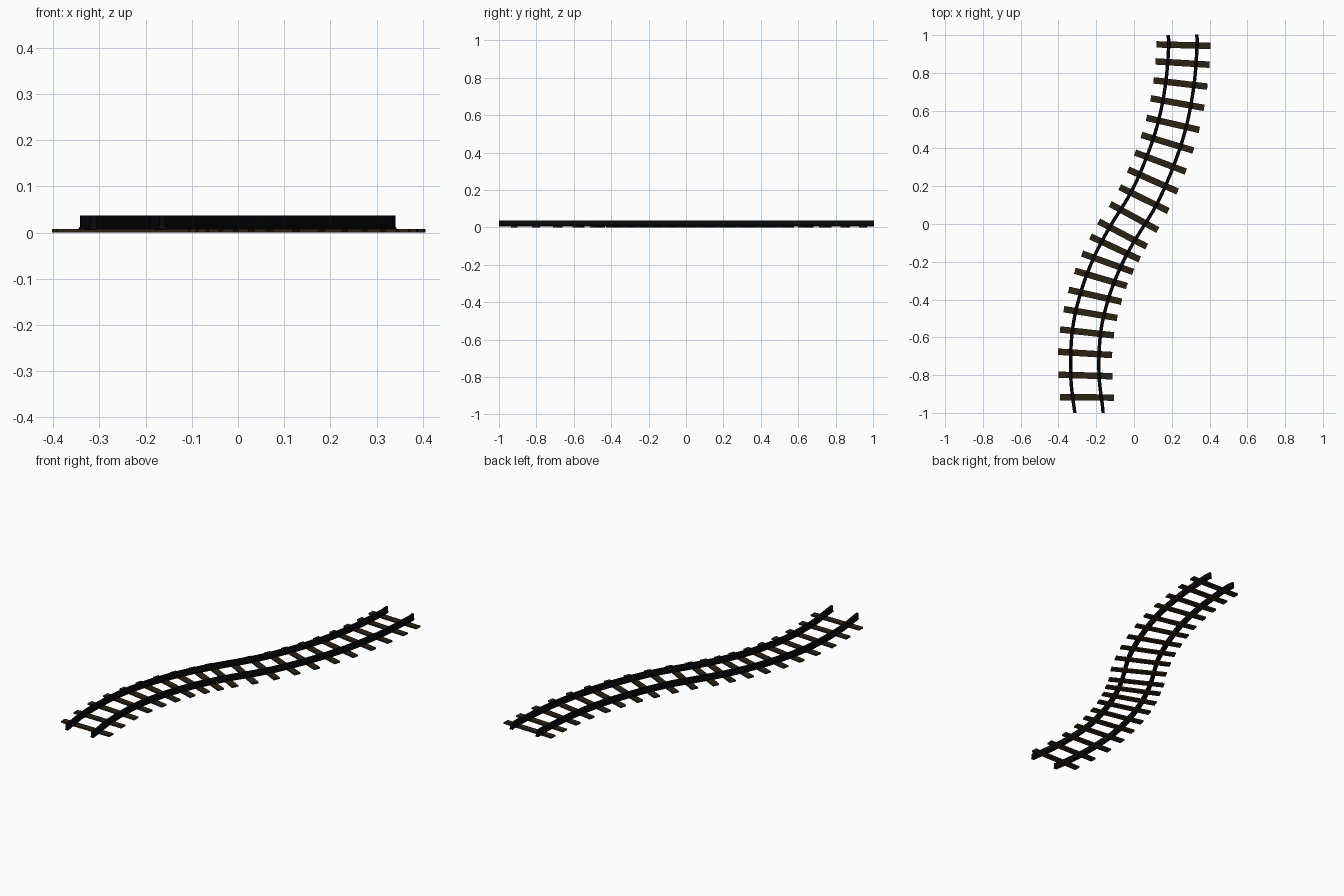
import bpy, bmesh
from mathutils import Vector

if "Cube" in bpy.data.objects:
    bpy.data.objects.remove(bpy.data.objects["Cube"])

def material(name, rgb):
    m = bpy.data.materials.new(name)
    m.diffuse_color = (*rgb, 1)
    m.use_nodes = True
    m.node_tree.nodes["Principled BSDF"].inputs["Base Color"].default_value = m.diffuse_color
    return m

STEEL = material("dark steel", (0.003, 0.003, 0.004))
WOOD = material("dark brown wood", (0.026, 0.016, 0.007))

# sleepers: centre x, centre y, drop from left end to right end
SLEEPERS = [
    (.262, .947, .008), (.257, .852, .018), (.246, .744, .034), (.230, .640, .052),
    (.206, .530, .066), (.177, .430, .085), (.140, .328, .104), (.100, .230, .120),
    (.053, .132, .130), (.000, .037, .142), (-.060, -.053, .137), (-.100, -.127, .125),
    (-.140, -.205, .100), (-.175, -.288, .083), (-.206, -.380, .065), (-.230, -.474, .048),
    (-.249, -.574, .032), (-.259, -.685, .018), (-.257, -.802, .008), (-.249, -.918, .002)]

def make_object(name, bm, mat):
    bmesh.ops.recalc_face_normals(bm, faces=bm.faces)
    me = bpy.data.meshes.new(name)
    bm.to_mesh(me)
    bm.free()
    me.materials.append(mat)
    ob = bpy.data.objects.new(name, me)
    bpy.context.collection.objects.link(ob)
    return ob

# thin planks across the track
LENGTH, WIDTH, THICK = .295, .034, .008
for i, (x, y, drop) in enumerate(SLEEPERS):
    bm = bmesh.new()
    across = Vector((1, -drop / (LENGTH ** 2 - drop ** 2) ** .5, 0)).normalized()
    along = Vector((-across.y, across.x, 0))
    for v in bmesh.ops.create_cube(bm, size=1)["verts"]:
        c = v.co.copy()
        v.co = (Vector((x, y, THICK / 2)) + across * c.x * (LENGTH - .008)
                + along * c.y * WIDTH + Vector((0, 0, c.z * THICK)))
    make_object(f"sleeper_{i + 1}", bm, WOOD)

# smooth centre line through the sleepers
keys = [Vector((.259, 1))] + [Vector((s[0], s[1])) for s in SLEEPERS[::2]] + [Vector((-.235, -1))]
keys = [2 * keys[0] - keys[1]] + keys + [2 * keys[-1] - keys[-2]]
path = []
for a, b, c, d in zip(keys, keys[1:], keys[2:], keys[3:]):
    for k in range(6):
        t = k / 6
        path.append(.5 * (2 * b + (c - a) * t + (2 * a - 5 * b + 4 * c - d) * t * t
                          + (3 * b - a - 3 * c + d) * t ** 3))
path.append(keys[-2])

# rail profile: slightly wider foot, upright web and head
HALF = [(.009, .006), (.009, .010), (.006, .013), (.006, .037)]
PROFILE = HALF + [(-u, z) for u, z in reversed(HALF)]

def rail(name, offset):
    bm = bmesh.new()
    rings = []
    last = len(path) - 1
    for i, p in enumerate(path):
        t = (path[min(i + 1, last)] - path[max(i - 1, 0)]).normalized()
        n = Vector((-t.y, t.x))
        ring = []
        for u, z in PROFILE:
            q = p + n * (offset + u)
            y = 1 if i == 0 else -1 if i == last else q.y   # square-cut ends
            ring.append(bm.verts.new((q.x - .003, y, z)))
        rings.append(ring)
    count = len(PROFILE)
    for a, b in zip(rings, rings[1:]):
        for j in range(count):
            k = (j + 1) % count
            bm.faces.new((a[j], a[k], b[k], b[j]))
    bm.faces.new(rings[0])
    bm.faces.new(rings[-1])
    make_object(name, bm, STEEL)

rail("right_rail", .075)
rail("left_rail", -.075)
